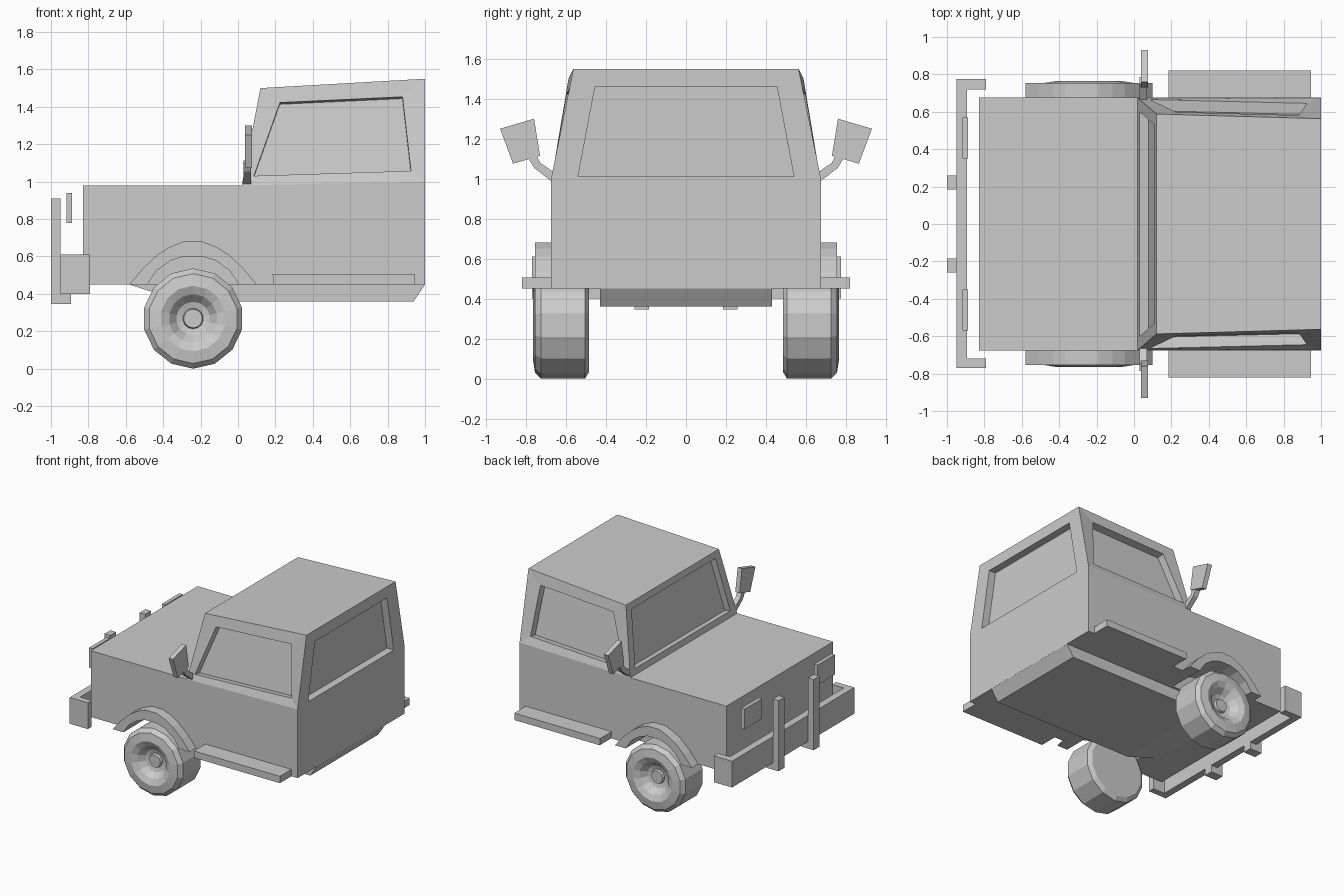
import bpy, bmesh, math
from mathutils import Vector

if "Cube" in bpy.data.objects:
    bpy.data.objects.remove(bpy.data.objects["Cube"])


def finish(name, bm):
    bmesh.ops.remove_doubles(bm, verts=bm.verts, dist=1e-5)
    bmesh.ops.recalc_face_normals(bm, faces=bm.faces)
    mesh = bpy.data.meshes.new(name)
    bm.to_mesh(mesh)
    bm.free()
    ob = bpy.data.objects.new(name, mesh)
    bpy.context.collection.objects.link(ob)
    return ob


def prism(name, pts, axis, lo, hi, both=False):
    """Extrude a 2D outline along an axis; optionally repeat it on the -y side."""
    bm = bmesh.new()
    i = 'xyz'.index(axis)
    for side in ((1, -1) if both else (1,)):
        rings = []
        for d in (lo, hi):
            ring = []
            for p in pts:
                co = list(p)
                co.insert(i, d)
                co[1] *= side
                ring.append(bm.verts.new(co))
            rings.append(ring)
        a, b = rings
        bm.faces.new(a)
        bm.faces.new(b)
        for k in range(len(pts)):
            n = (k + 1) % len(pts)
            bm.faces.new((a[k], a[n], b[n], b[k]))
    return finish(name, bm)


def rect(a0, a1, b0, b1):
    return [(a0, b0), (a1, b0), (a1, b1), (a0, b1)]


# Main body with wheel arches cut out
WX = -0.24
body = prism("body", [(-.83, .45), (1, .45), (1, 1.0), (.02, .98), (-.83, .98)], 'y', -.675, .675)
inner = [(.245, .45), (.195, .525), (.12, .578), (.05, .60)]
outer = [(.34, .45), (.27, .535), (.19, .61), (.125, .65), (.05, .68)]


def arch(half):
    return [(WX - dx, z) for dx, z in half] + [(WX + dx, z) for dx, z in reversed(half)]


cutter = prism("arch_cutter", [(WX - .245, .3)] + arch(inner) + [(WX + .245, .3)], 'y', .45, .9, True)
cutter.hide_render = True
cutter.hide_viewport = True
mod = body.modifiers.new("arches", 'BOOLEAN')
mod.object = cutter
mod.operation = 'DIFFERENCE'
mod.solver = 'EXACT'

# Wheel arch flares
prism("arch_flares", arch(outer) + arch(inner)[::-1], 'y', .67, .755, True)

# Underbody, running boards
prism("underbody", [(-.585, .451), (-.3, .36), (.94, .36), (1, .451)], 'y', -.43, .43)
prism("running_boards", [(.19, .45), (.945, .45), (.945, .505), (.185, .505)], 'y', .67, .82, True)

# Cab: tapered shell whose walls are window frames with recessed panes
bm = bmesh.new()
FB, FT = (.02, .675, .98), (.12, .588, 1.5)
RB, RT = (1, .675, 1.0), (1, .563, 1.55)


def flip(p):
    return (p[0], -p[1], p[2])


def window_wall(outer, inner, inward, depth=.06):
    """Frame around an opening, jambs and the sunken pane."""
    o = [Vector(p) for p in outer]
    n = (o[1] - o[0]).cross(o[2] - o[0]).normalized()
    if n.dot(Vector(inward)) < 0:
        n = -n
    i = [Vector(p) for p in inner]
    i = [p - n * n.dot(p - o[0]) for p in i]
    loops = [[bm.verts.new(p) for p in loop] for loop in (o, i, [p + n * depth for p in i])]
    for a, b in zip(loops, loops[1:]):
        for k in range(4):
            m = (k + 1) % 4
            bm.faces.new((a[k], a[m], b[m], b[k]))
    bm.faces.new(loops[2])


side_in = [(.085, .66, 1.03), (.225, .61, 1.425), (.88, .59, 1.455), (.925, .66, 1.06)]
window_wall([FB, FT, RT, RB], side_in, (0, -1, 0))
window_wall([flip(p) for p in (FB, FT, RT, RB)], [flip(p) for p in side_in], (0, 1, 0))
rear_in = [(1, .54, 1.01), (1, .455, 1.46)]
window_wall([RB, RT, flip(RT), flip(RB)], rear_in + [flip(p) for p in rear_in[::-1]], (-1, 0, 0))
front_in = [(.03, .60, 1.025), (.11, .53, 1.45)]
window_wall([FB, FT, flip(FT), flip(FB)], front_in + [flip(p) for p in front_in[::-1]], (1, 0, 0), .05)
bm.faces.new([bm.verts.new(p) for p in (FT, RT, flip(RT), flip(FT))])
bm.faces.new([bm.verts.new(p) for p in (FB, RB, flip(RB), flip(FB))])
finish("cab", bm)

# Front bumper (C-shaped from above), guard bars and headlights
prism("bumper", [(-.95, -.77), (-.95, .775), (-.79, .775), (-.79, .72), (-.893, .72),
                 (-.893, -.72), (-.79, -.72), (-.79, -.77)], 'z', .40, .61)
prism("guard_bars", [(-1, .345), (-.893, .345), (-.893, .40), (-.95, .40), (-.95, .91), (-1, .91)],
      'y', .185, .258, True)
prism("headlights", rect(-.918, -.888, .78, .94), 'y', .35, .57, True)

# Door mirrors and their bent arms
prism("mirrors", [(.93, 1.25), (.76, 1.30), (.73, 1.115), (.865, 1.075)], 'x', .037, .075, True)
prism("mirror_arms", [(.67, .985), (.76, 1.055), (.787, 1.10), (.745, 1.112), (.73, 1.08), (.665, 1.035)],
      'x', .03, .07, True)

# Wheels: tyre and dished hub turned around the axle
SIDES, R = 14, .268
profile = [(.485, .235), (.505, R), (.725, R), (.755, .24), (.765, .175),
           (.745, .13), (.70, .09), (.69, .055), (.71, .05)]
for name, s in (("wheel_left", -1), ("wheel_right", 1)):
    bm = bmesh.new()
    rings = []
    for y, r in profile:
        ang = [2 * math.pi * k / SIDES for k in range(SIDES)]
        rings.append([bm.verts.new((WX + r * math.sin(a), s * y, R - r * math.cos(a))) for a in ang])
    for a, b in zip(rings, rings[1:]):
        for k in range(SIDES):
            n = (k + 1) % SIDES
            bm.faces.new((a[k], a[n], b[n], b[k]))
    bm.faces.new(rings[0])
    bm.faces.new(rings[-1])
    finish(name, bm)
